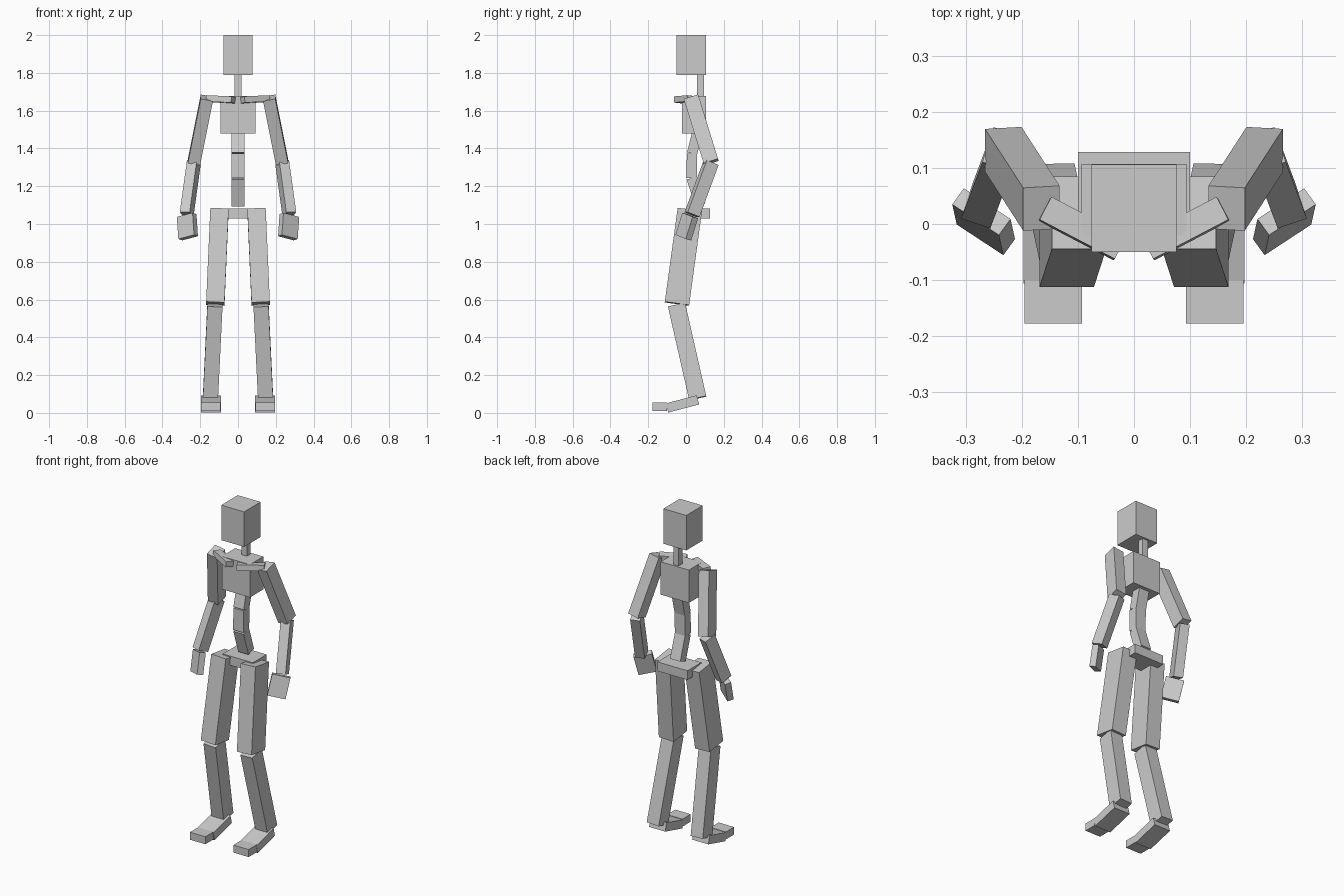
import bpy
from mathutils import Vector, Matrix


def limb(name, a, b, width, depth, side=(1, 0, 0)):
    """Box running from end centre a to end centre b; 'side' is the width direction."""
    a, b, side = Vector(a), Vector(b), Vector(side)
    axis = (b - a).normalized()
    x = (side - axis * side.dot(axis)).normalized()
    y = axis.cross(x)
    rot = Matrix((x, y, axis)).transposed().to_4x4()
    bpy.ops.mesh.primitive_cube_add(size=1)
    ob = bpy.context.object
    ob.name = name
    size = Matrix.Diagonal((width, depth, (b - a).length, 1))
    ob.data.transform(Matrix.Translation((a + b) / 2) @ rot @ size)
    return ob


def pair(name, a, b, width, depth, side=(1, 0, 0)):
    """The same box on both sides of the body."""
    for label, s in (("left", 1), ("right", -1)):
        flip = lambda v: (v[0] * s, v[1], v[2])
        limb(f"{name}_{label}", flip(a), flip(b), width, depth,
             (side[0], side[1] * s, side[2] * s))


# Head, neck and trunk
limb("head", (0, 0.028, 1.79), (0, 0.028, 2.0), 0.152, 0.156)
limb("neck", (0, 0.077, 1.67), (0, 0.077, 1.80), 0.036, 0.036)
limb("chest", (0, 0.043, 1.48), (0, 0.043, 1.677), 0.187, 0.127)
limb("pelvis", (0, 0.063, 1.028), (0, 0.063, 1.083), 0.20, 0.13)

# Curved spine in three segments
spine = [(0, 0.077, 1.102), (0, 0.03, 1.243), (0, 0.032, 1.373), (0, 0.06, 1.485)]
for i, (lo, hi) in enumerate(zip(spine, spine[1:])):
    limb(f"spine_{i + 1}", lo, hi, 0.068, 0.055)

# Arms
pair("collarbone", (0.025, -0.043, 1.657), (0.159, 0.027, 1.663), 0.046, 0.033, (0.45, -0.87, 0.1))
pair("upper_arm", (0.165, 0.028, 1.668), (0.233, 0.133, 1.328), 0.066, 0.08)
pair("forearm", (0.234, 0.133, 1.325), (0.272, 0.032, 1.05), 0.055, 0.07, (0.95, 0.31, 0))
pair("hand", (0.272, 0.022, 1.045), (0.264, -0.014, 0.928), 0.102, 0.036, (0.84, 0.54, -0.27))

# Legs
pair("thigh", (0.098, 0.02, 1.075), (0.12, -0.048, 0.578), 0.097, 0.13)
pair("shin", (0.122, -0.05, 0.572), (0.146, 0.062, 0.078), 0.08, 0.093)
pair("foot", (0.143, 0.063, 0.069), (0.143, -0.10, 0.026), 0.107, 0.05)
pair("toes", (0.144, -0.10, 0.032), (0.144, -0.177, 0.032), 0.102, 0.045)
